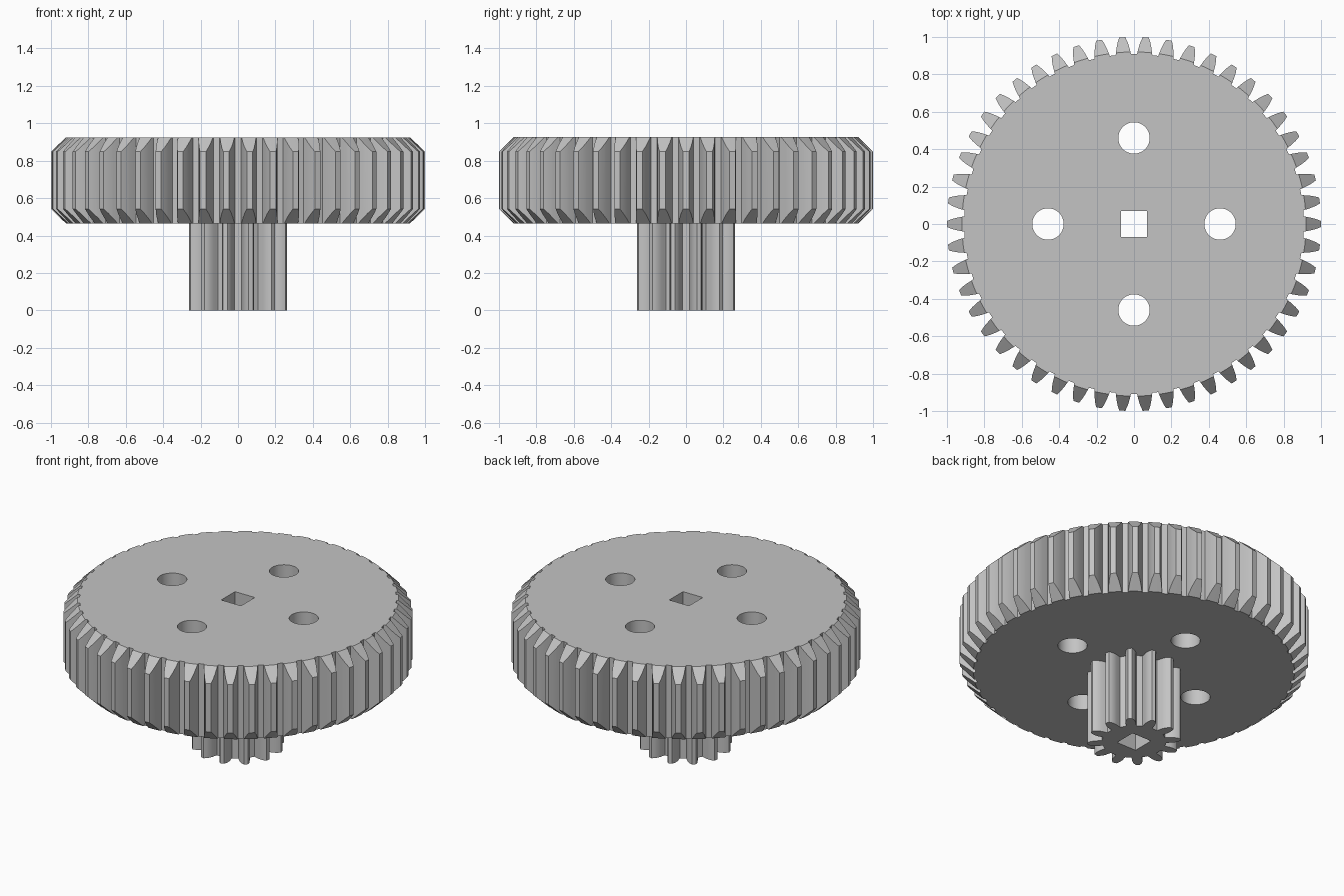
import bpy, bmesh, math

default = bpy.data.objects.get("Cube")
if default:
    bpy.data.objects.remove(default, do_unlink=True)

grey = bpy.data.materials.new("light_grey")
grey.use_nodes = True
colour = (0.55, 0.55, 0.55, 1)
grey.diffuse_color = colour
grey.node_tree.nodes["Principled BSDF"].inputs["Base Color"].default_value = colour

GEAR_BOTTOM, GEAR_TOP = 0.465, 0.925


def prism(name, outline, z0, z1):
    """Closed solid made by extruding an outline from z0 to z1."""
    bm = bmesh.new()
    base = bm.faces.new([bm.verts.new((x, y, z0)) for x, y in outline])
    side = bmesh.ops.extrude_face_region(bm, geom=[base])
    tops = [v for v in side["geom"] if isinstance(v, bmesh.types.BMVert)]
    bmesh.ops.translate(bm, verts=tops, vec=(0, 0, z1 - z0))
    return finish(name, bm)


def finish(name, bm):
    bmesh.ops.recalc_face_normals(bm, faces=bm.faces)
    mesh = bpy.data.meshes.new(name)
    bm.to_mesh(mesh)
    bm.free()
    mesh.materials.append(grey)
    obj = bpy.data.objects.new(name, mesh)
    bpy.context.collection.objects.link(obj)
    return obj


def circle(radius, count, cx=0, cy=0, start=0):
    steps = [start + math.tau * i / count for i in range(count)]
    return [(cx + radius * math.cos(a), cy + radius * math.sin(a)) for a in steps]


def gear_outline(teeth, flank, start):
    """Repeat one tooth, given as (radius, half width) from root to tip."""
    points = []
    for i in range(teeth):
        a = start + math.tau * i / teeth
        tooth = [(r, -w) for r, w in flank] + [(r, w) for r, w in reversed(flank)]
        for r, w in tooth:
            t = a + math.asin(w / r)
            points.append((r * math.cos(t), r * math.sin(t)))
    return points


def boolean(obj, cutter, operation):
    mod = obj.modifiers.new("cut", "BOOLEAN")
    mod.operation, mod.solver, mod.object = operation, "EXACT", cutter
    bpy.context.view_layer.objects.active = obj
    bpy.ops.object.modifier_apply(modifier=mod.name)
    bpy.data.objects.remove(cutter, do_unlink=True)


def chamfer_blank(profile, count):
    """Turned solid from a (radius, height) profile."""
    bm = bmesh.new()
    rings = [[bm.verts.new((x, y, z)) for x, y in circle(r, count)] for r, z in profile]
    for low, high in zip(rings, rings[1:]):
        for i in range(count):
            j = (i + 1) % count
            bm.faces.new((low[i], low[j], high[j], high[i]))
    bm.faces.new(rings[0])
    bm.faces.new(rings[-1])
    return finish("chamfer_blank", bm)


# Large gear with bevelled tooth ends
large_flank = [(0.908, 0.041), (0.925, 0.038), (0.95, 0.033), (0.975, 0.026), (1.0, 0.016)]
gear = prism("large_gear", gear_outline(50, large_flank, 0), GEAR_BOTTOM, GEAR_TOP)
cone = chamfer_blank([(0.92, GEAR_BOTTOM), (1.003, 0.545), (1.003, 0.845), (0.92, GEAR_TOP)], 200)
boolean(gear, cone, "INTERSECT")

# Four round holes through the large gear
for x, y in circle(0.46, 4):
    boolean(gear, prism("round_cutter", circle(0.084, 48, x, y), 0.3, 1.1), "DIFFERENCE")

# Small gear underneath, its teeth on the diagonals
small_flank = [(0.184, 0.030), (0.2, 0.029), (0.22, 0.030), (0.24, 0.026),
               (0.255, 0.020), (0.267, 0.012)]
pinion = prism("small_gear", gear_outline(12, small_flank, math.pi / 12), 0, GEAR_BOTTOM)

# Square shaft hole through both gears
for part in (gear, pinion):
    square = prism("square_cutter", circle(0.069 * math.sqrt(2), 4, start=math.pi / 4), -0.2, 1.2)
    boolean(part, square, "DIFFERENCE")

# Open the hidden joint on top of the small gear
bm = bmesh.new()
bm.from_mesh(pinion.data)
joint = [f for f in bm.faces if f.normal.z > 0.9]
bmesh.ops.delete(bm, geom=joint, context="FACES_ONLY")
bm.to_mesh(pinion.data)
bm.free()

bpy.ops.object.select_all(action="DESELECT")
for part in (gear, pinion):
    part.select_set(True)
bpy.context.view_layer.objects.active = gear
bpy.ops.object.shade_smooth_by_angle(angle=math.radians(20))
